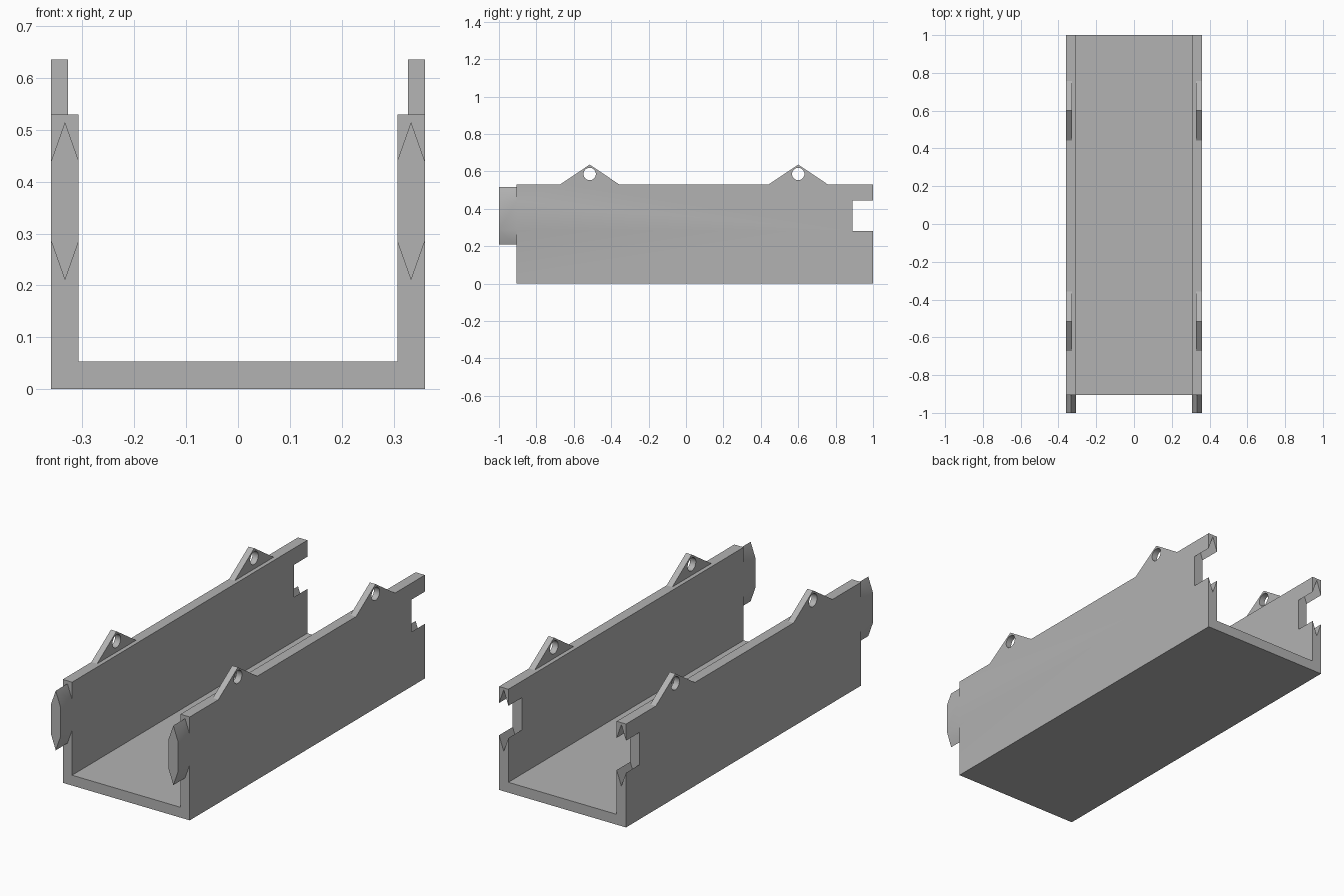
import bpy, bmesh, math
from mathutils import Vector

cube = bpy.data.objects.get("Cube")
if cube:
    bpy.data.objects.remove(cube, do_unlink=True)

grey = bpy.data.materials.new("plain grey")
grey.use_nodes = True
colour = (0.45, 0.45, 0.45, 1)
grey.diffuse_color = colour
grey.node_tree.nodes["Principled BSDF"].inputs["Base Color"].default_value = colour

WALL_OUT, WALL_IN, LUG_IN = 0.36, 0.307, 0.328
FLOOR, RIM = 0.053, 0.53
FRONT, BACK = -0.905, 1.0
MID = (WALL_OUT + WALL_IN) / 2


def prism(name, profile, start, end, axis):
    """Extrude a 2D profile along x (profile is y, z) or y (profile is x, z)."""
    def place(a, b, d):
        return Vector((d, a, b)) if axis == "x" else Vector((a, d, b))
    bm = bmesh.new()
    face = bm.faces.new([bm.verts.new(place(a, b, start)) for a, b in profile])
    out = bmesh.ops.extrude_face_region(bm, geom=[face])
    moved = [v for v in out["geom"] if isinstance(v, bmesh.types.BMVert)]
    bmesh.ops.translate(bm, verts=moved, vec=place(0, 0, end - start))
    bmesh.ops.recalc_face_normals(bm, faces=bm.faces)
    mesh = bpy.data.meshes.new(name)
    bm.to_mesh(mesh)
    bm.free()
    mesh.materials.append(grey)
    obj = bpy.data.objects.new(name, mesh)
    bpy.context.collection.objects.link(obj)
    return obj


def combine(target, tool, operation):
    """Apply a boolean and discard the tool object."""
    mod = target.modifiers.new(operation.lower(), "BOOLEAN")
    mod.operation, mod.solver, mod.object = operation, "EXACT", tool
    bpy.context.view_layer.objects.active = target
    bpy.ops.object.modifier_apply(modifier=mod.name)
    bpy.data.objects.remove(tool, do_unlink=True)


def pointed_slat(side, half, low_tip, low, high, high_tip):
    """Tall hexagon across the wall thickness, pointed above and below."""
    a, b, m = side * (MID - half), side * (MID + half), side * MID
    return [(m, low_tip), (b, low), (b, high), (m, high_tip), (a, high), (a, low)]


# U-shaped channel
half_u = [(WALL_OUT, 0), (WALL_OUT, RIM), (WALL_IN, RIM), (WALL_IN, FLOOR)]
channel = prism("channel", half_u + [(-x, z) for x, z in reversed(half_u)],
                FRONT, BACK, "y")
half_wall = (WALL_OUT - WALL_IN) / 2

for side in (1, -1):
    # Matching socket at the back end, wide enough to clear both wall faces
    slope = (0.52 - 0.445) / half_wall
    over = 0.004
    drop = over * slope
    socket = pointed_slat(side, half_wall + over, 0.205, 0.28 + drop,
                          0.445 - drop, 0.52)
    combine(channel, prism("socket_cutter", socket, 0.89, BACK + 0.1, "y"), "DIFFERENCE")

    # Pointed tab at the front end
    tab = pointed_slat(side, half_wall, 0.21, 0.285, 0.44, 0.515)
    combine(channel, prism("tab", tab, -1.0, FRONT, "y"), "UNION")

    # Triangular lugs with pin holes, flush with the outer face
    for y in (-0.515, 0.6):
        lug = prism("lug", [(y - 0.158, RIM), (y + 0.158, RIM), (y, 0.636)],
                    side * LUG_IN, side * WALL_OUT, "x")
        circle = [(y + 0.033 * math.cos(t), 0.586 + 0.033 * math.sin(t))
                  for t in (math.tau * i / 32 for i in range(32))]
        hole = prism("hole_cutter", circle, side * 0.3, side * 0.4, "x")
        combine(lug, hole, "DIFFERENCE")
        combine(channel, lug, "UNION")

bpy.ops.object.select_all(action="DESELECT")
channel.select_set(True)
bpy.context.view_layer.objects.active = channel
bpy.ops.object.shade_smooth_by_angle(angle=math.radians(30))
